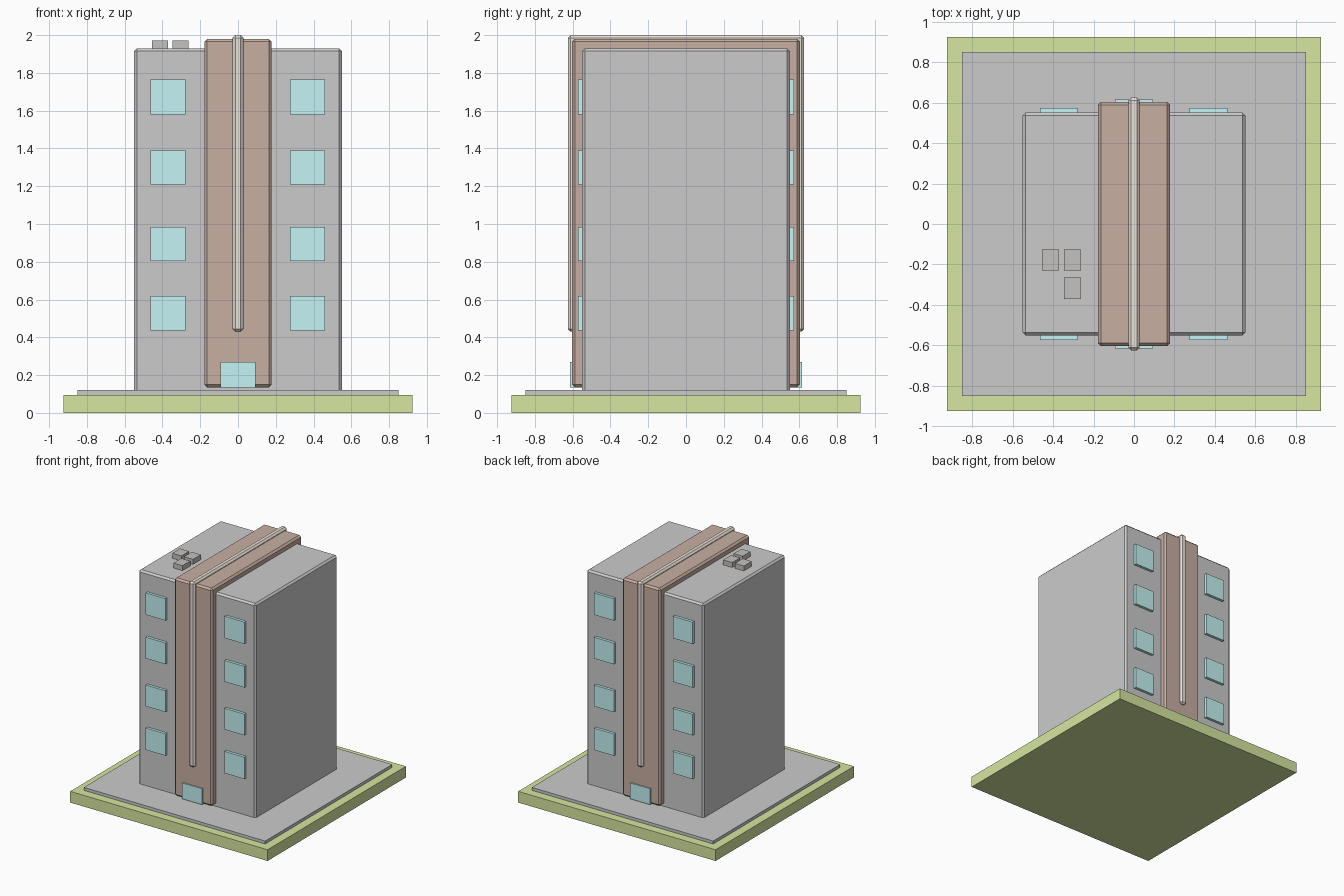
import bpy

if "Cube" in bpy.data.objects:
    bpy.data.objects.remove(bpy.data.objects["Cube"])


def material(name, rgb):
    m = bpy.data.materials.new(name)
    m.diffuse_color = (*rgb, 1)
    m.use_nodes = True
    m.node_tree.nodes["Principled BSDF"].inputs["Base Color"].default_value = m.diffuse_color
    return m


GRASS = material("grass", (0.67, 0.79, 0.35))
BROWN = material("brown_cladding", (0.58, 0.43, 0.36))
TRIM = material("beige_trim", (0.82, 0.77, 0.69))
GLASS = material("glass", (0.56, 0.90, 0.91))
METAL = material("dark_metal", (0.56, 0.545, 0.53))


def box(name, x, y, z, mat=None, bevel=0):
    """Box from (min, max) ranges, with an optional flat chamfer."""
    lo, hi = zip(x, y, z)
    bpy.ops.mesh.primitive_cube_add(
        size=1, location=[(a + b) / 2 for a, b in zip(lo, hi)])
    ob = bpy.context.object
    ob.name = name
    ob.scale = [b - a for a, b in zip(lo, hi)]
    bpy.ops.object.transform_apply(location=False, rotation=False, scale=True)
    if mat:
        ob.data.materials.append(mat)
    if bevel:
        mod = ob.modifiers.new("chamfer", 'BEVEL')
        mod.width = bevel
        mod.segments = 1
    return ob


def sym(v):
    return (-v, v)


# Ground slabs
box("lawn", sym(0.925), sym(0.925), (0, 0.095), GRASS)
box("pavement", sym(0.85), sym(0.85), (0.095, 0.12))

# Tower, central cladding band and the raised trim strip over it
box("tower", sym(0.55), sym(0.55), (0.10, 1.93), None, 0.015)
box("central_band", sym(0.178), sym(0.603), (0.135, 1.98), BROWN, 0.015)
box("trim_strip", sym(0.028), sym(0.625), (0.43, 2.0), TRIM, 0.014)

# Windows and doors on the front and back
for side, label in ((-1, "front"), (1, "back")):
    for floor, z in enumerate(((0.435, 0.62), (0.805, 0.985),
                               (1.21, 1.39), (1.58, 1.765)), 1):
        for cx, hand in ((-0.371, "left"), (0.368, "right")):
            box(f"window_{label}_{hand}_{floor}", (cx - 0.093, cx + 0.093),
                sorted((side * 0.535, side * 0.573)), z, GLASS)
    box(f"door_{label}", sym(0.093),
        sorted((side * 0.58, side * 0.614)), (0.135, 0.27), GLASS)

# Rooftop units
for i, (x, y) in enumerate(((-0.455, -0.23), (-0.346, -0.23),
                            (-0.346, -0.37)), 1):
    box(f"roof_unit_{i}", (x, x + 0.085), (y, y + 0.105), (1.92, 1.972), METAL)
